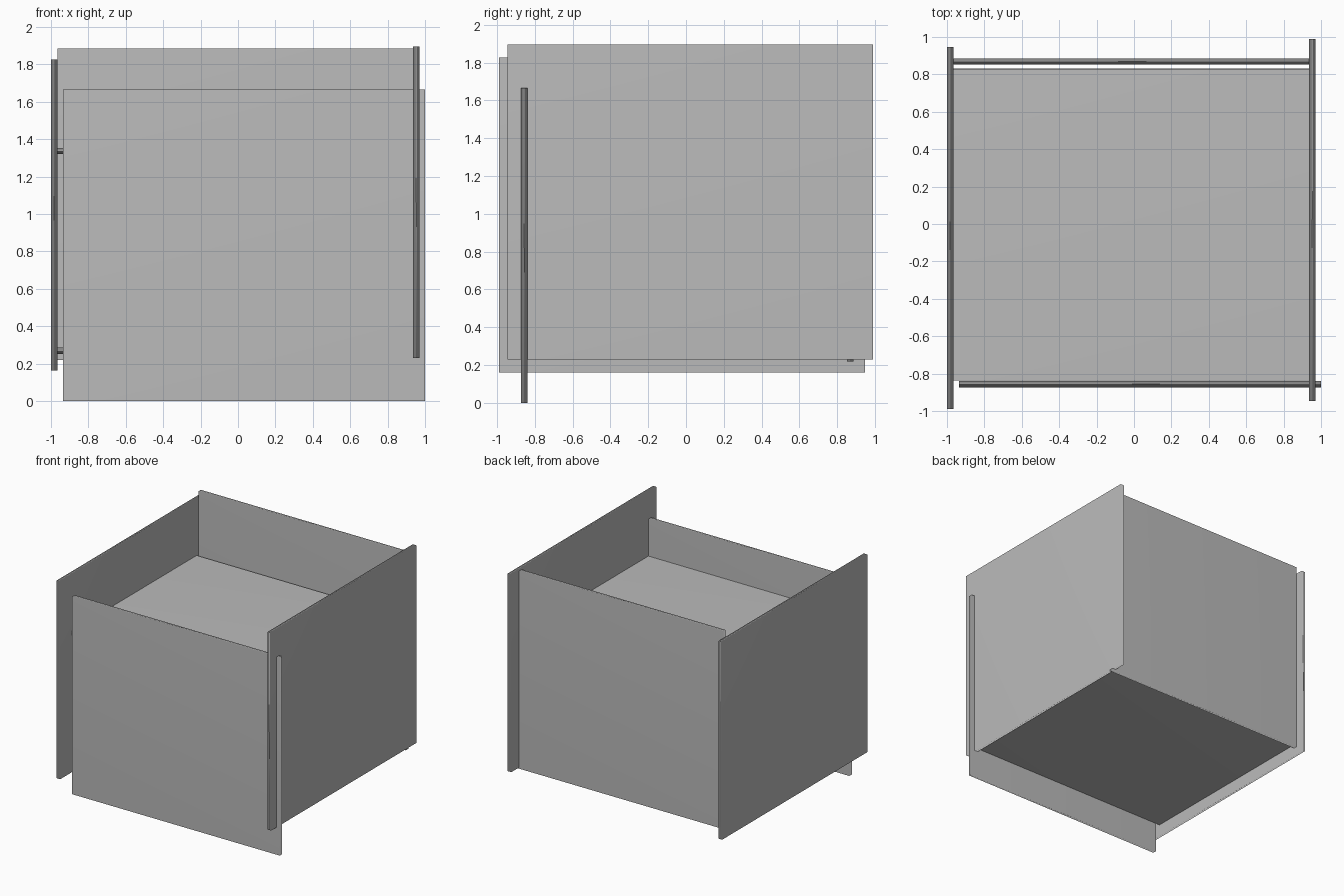
import bpy

# Remove the default cube
cube = bpy.data.objects.get("Cube")
if cube:
    bpy.data.objects.remove(cube, do_unlink=True)

GREY = (0.5, 0.5, 0.5, 1.0)
mat = bpy.data.materials.new("plain grey")
mat.use_nodes = True
mat.diffuse_color = GREY
mat.node_tree.nodes["Principled BSDF"].inputs["Base Color"].default_value = GREY

# Every board has the same length, width and thickness
LENGTH, WIDTH, THICK = 1.935, 1.665, 0.034


def board(name, corner, size):
    """One board, placed by its lowest corner."""
    centre = [c + s / 2 for c, s in zip(corner, size)]
    bpy.ops.mesh.primitive_cube_add(size=1, location=centre)
    ob = bpy.context.object
    ob.name = name
    ob.scale = size
    bpy.ops.object.transform_apply(location=False, rotation=False, scale=True)
    ob.data.materials.append(mat)
    # Soft shading that follows the broad faces around the thin edges
    bpy.ops.object.shade_smooth()
    soft = ob.modifiers.new("broad_face_normals", "WEIGHTED_NORMAL")
    soft.mode = "FACE_AREA"
    return ob


along_x = (LENGTH, THICK, WIDTH)
along_y = (THICK, LENGTH, WIDTH)
flat = (LENGTH - 0.004, WIDTH, THICK)

# Four upright walls, each offset past its neighbour
board("front_wall", (-0.935, -0.873, 0.0), along_x)
board("back_wall", (-0.966, 0.852, 0.22), along_x)
board("right_wall", (-1.0, -0.988, 0.162), along_y)
board("left_wall", (0.936, -0.945, 0.23), along_y)

# Two horizontal shelves between the walls
board("top_shelf", (-0.966, -0.836, 1.32), flat)
board("bottom_shelf", (-0.966, -0.833, 0.252), flat)
